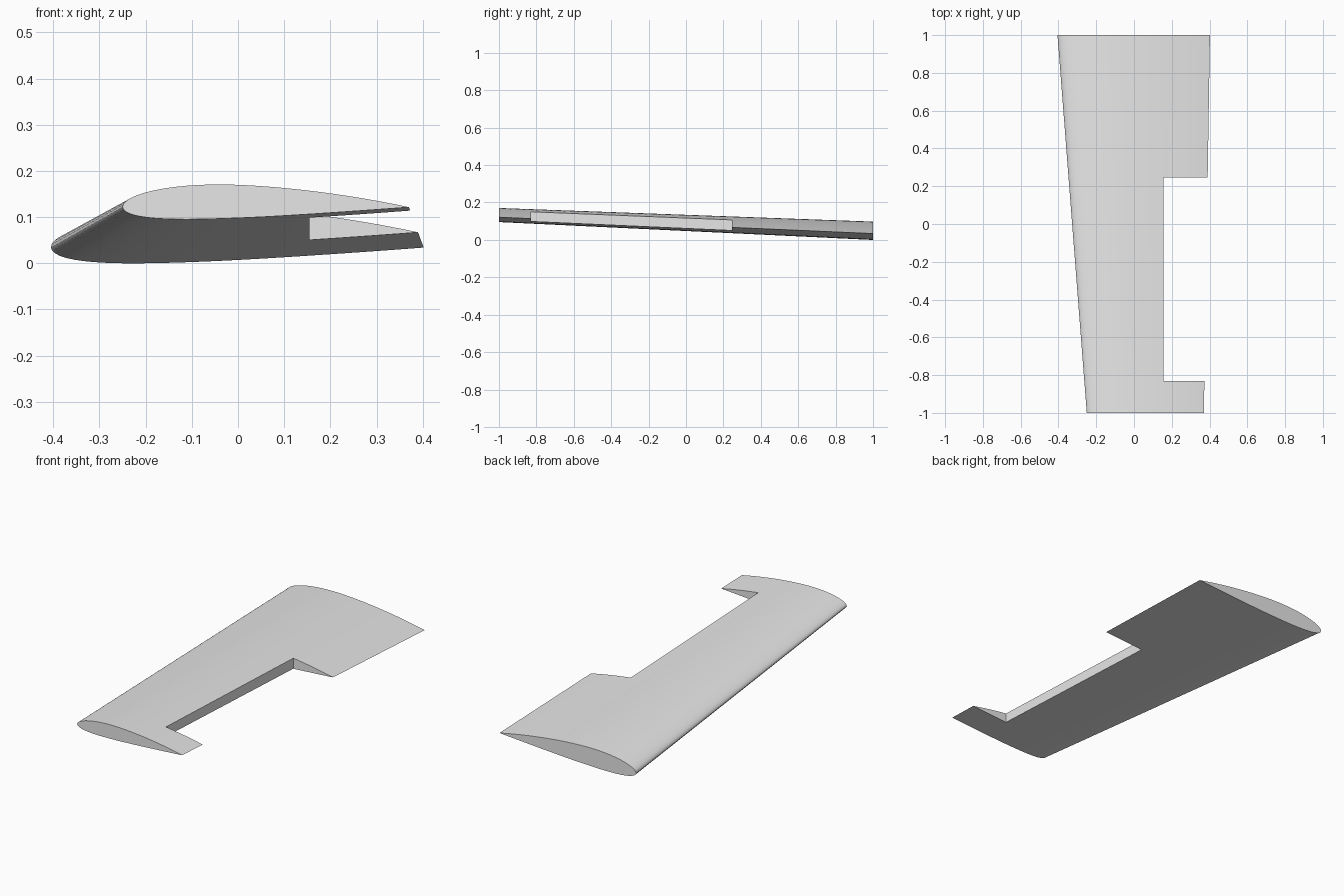
import bpy, bmesh, math

cube = bpy.data.objects.get("Cube")
if cube:
    bpy.data.objects.remove(cube, do_unlink=True)

STEPS = 32  # chordwise segments per surface


def airfoil_point(t, side):
    """Cambered 12% section on a unit chord; side is +1 upper, -1 lower."""
    half = 0.6 * (0.2969 * math.sqrt(t) - 0.126 * t - 0.3516 * t**2
                  + 0.2843 * t**3 - 0.1036 * t**4)
    m, p = 0.02, 0.4
    d = p if t < p else 1 - p
    base = 0 if t < p else 1 - 2 * p
    camber = m / d**2 * (base + 2 * p * t - t * t)
    slope = math.atan(2 * m / d**2 * (p - t))
    return t - side * half * math.sin(slope), camber + side * half * math.cos(slope)


def section(bm, y, lead, trail, z):
    """Closed ring of vertices, trailing edge over the top and back below."""
    ts = [(1 - math.cos(math.pi * i / STEPS)) / 2 for i in range(STEPS + 1)]
    pts = [airfoil_point(t, 1) for t in reversed(ts)]
    pts += [airfoil_point(t, -1) for t in ts[1:-1]]
    chord = trail - lead
    return [bm.verts.new((lead + chord * u, y, z + chord * v)) for u, v in pts]


def finish(bm, name):
    bmesh.ops.recalc_face_normals(bm, faces=bm.faces)
    mesh = bpy.data.meshes.new(name)
    bm.to_mesh(mesh)
    bm.free()
    obj = bpy.data.objects.new(name, mesh)
    bpy.context.collection.objects.link(obj)
    return obj


# Tapered wing panel lofted from tip to root
bm = bmesh.new()
tip = section(bm, -1, -0.25, 0.37, 0.1215)
root = section(bm, 1, -0.405, 0.402, 0.034)
for i in range(len(tip)):
    j = (i + 1) % len(tip)
    bm.faces.new((tip[i], tip[j], root[j], root[i]))
bm.faces.new(tip)
bm.faces.new(root)
wing = finish(bm, "wing_panel")

grey = bpy.data.materials.new("light grey")
grey.use_nodes = True
colour = (0.8, 0.8, 0.8, 1)
grey.diffuse_color = colour
grey.node_tree.nodes["Principled BSDF"].inputs["Base Color"].default_value = colour
wing.data.materials.append(grey)

# Aileron bay cut out of the trailing edge
x0, x1, y0, y1 = 0.155, 0.6, -0.83, 0.245
bm = bmesh.new()
bmesh.ops.create_cube(bm, size=1)
for v in bm.verts:
    v.co.x = x1 if v.co.x > 0 else x0
    v.co.y = y1 if v.co.y > 0 else y0
cutter = finish(bm, "aileron_bay_cutter")
cutter.hide_render = True
cut = wing.modifiers.new("aileron_bay", "BOOLEAN")
cut.operation = "DIFFERENCE"
cut.solver = "EXACT"
cut.object = cutter

bpy.context.view_layer.objects.active = wing
wing.select_set(True)
bpy.ops.object.modifier_apply(modifier=cut.name)
bpy.data.objects.remove(cutter, do_unlink=True)

# Smooth skin with crisp end ribs and bay edges
bpy.ops.object.shade_smooth_by_angle(angle=math.radians(30))
